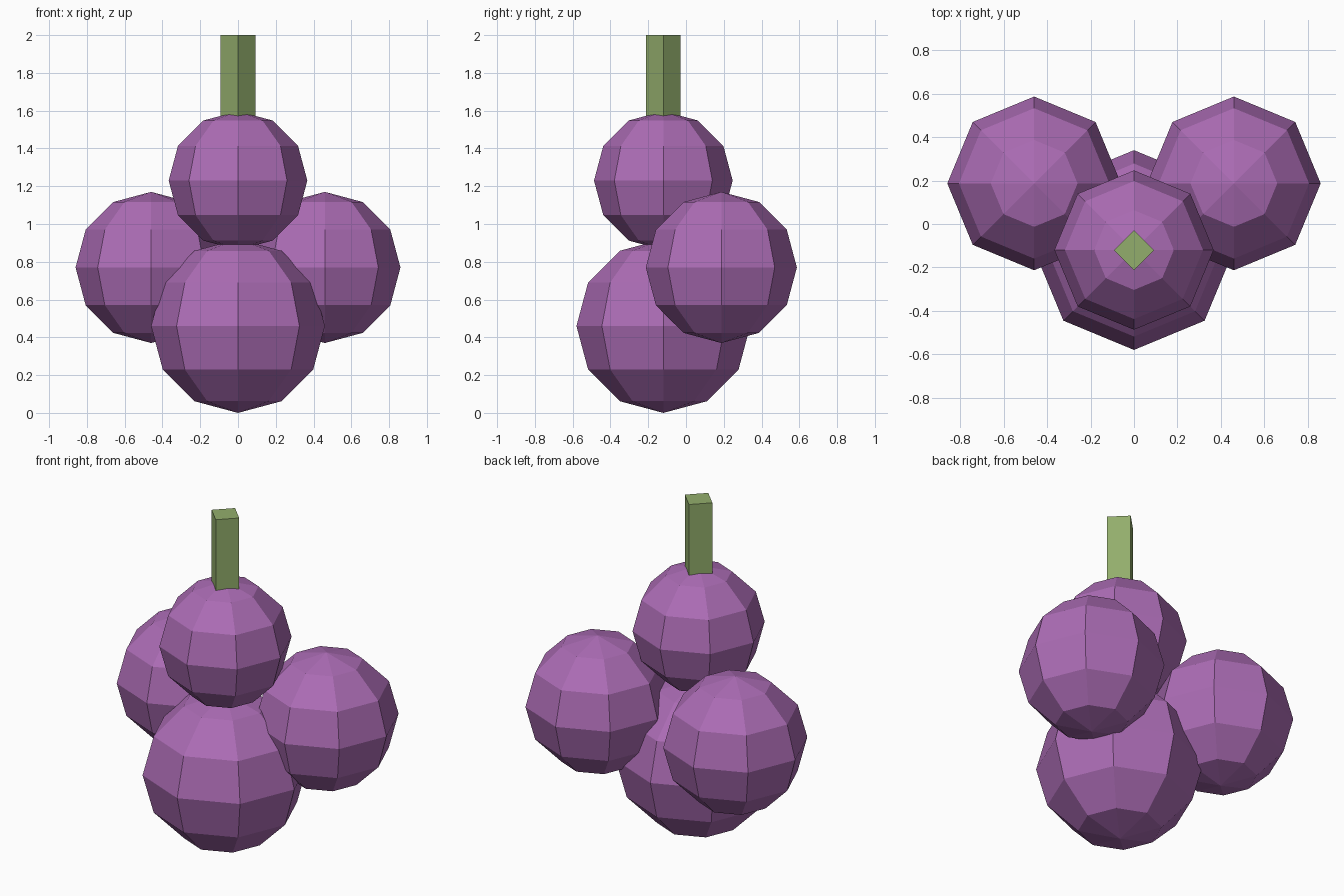
import bpy

cube = bpy.data.objects.get("Cube")
if cube:
    bpy.data.objects.remove(cube, do_unlink=True)


def make_material(name, color):
    mat = bpy.data.materials.new(name)
    mat.use_nodes = True
    mat.diffuse_color = color
    mat.node_tree.nodes["Principled BSDF"].inputs["Base Color"].default_value = color
    return mat


purple = make_material("grape purple", (0.41, 0.15, 0.46, 1))
green = make_material("stem green", (0.29, 0.42, 0.15, 1))

AXIS_Y = -0.12  # shared axis of the front berries and the stem


def berry(name, x, y, z, radius):
    bpy.ops.mesh.primitive_uv_sphere_add(
        segments=8, ring_count=6, radius=radius, location=(x, y, z))
    obj = bpy.context.object
    obj.name = name
    obj.data.materials.append(purple)


# Berries
berry("bottom_berry", 0, AXIS_Y, 0.46, 0.46)
berry("top_berry", 0, AXIS_Y, 1.23, 0.367)
for side, sign in (("left", 1), ("right", -1)):
    berry(side + "_berry", sign * 0.46, 0.187, 0.77, 0.4)

# Square stem, corner facing forward
bottom, top = 1.54, 2.0
bpy.ops.mesh.primitive_cylinder_add(
    vertices=4, radius=0.092, depth=top - bottom,
    location=(0, AXIS_Y, (top + bottom) / 2))
stem = bpy.context.object
stem.name = "stem"
stem.data.materials.append(green)
